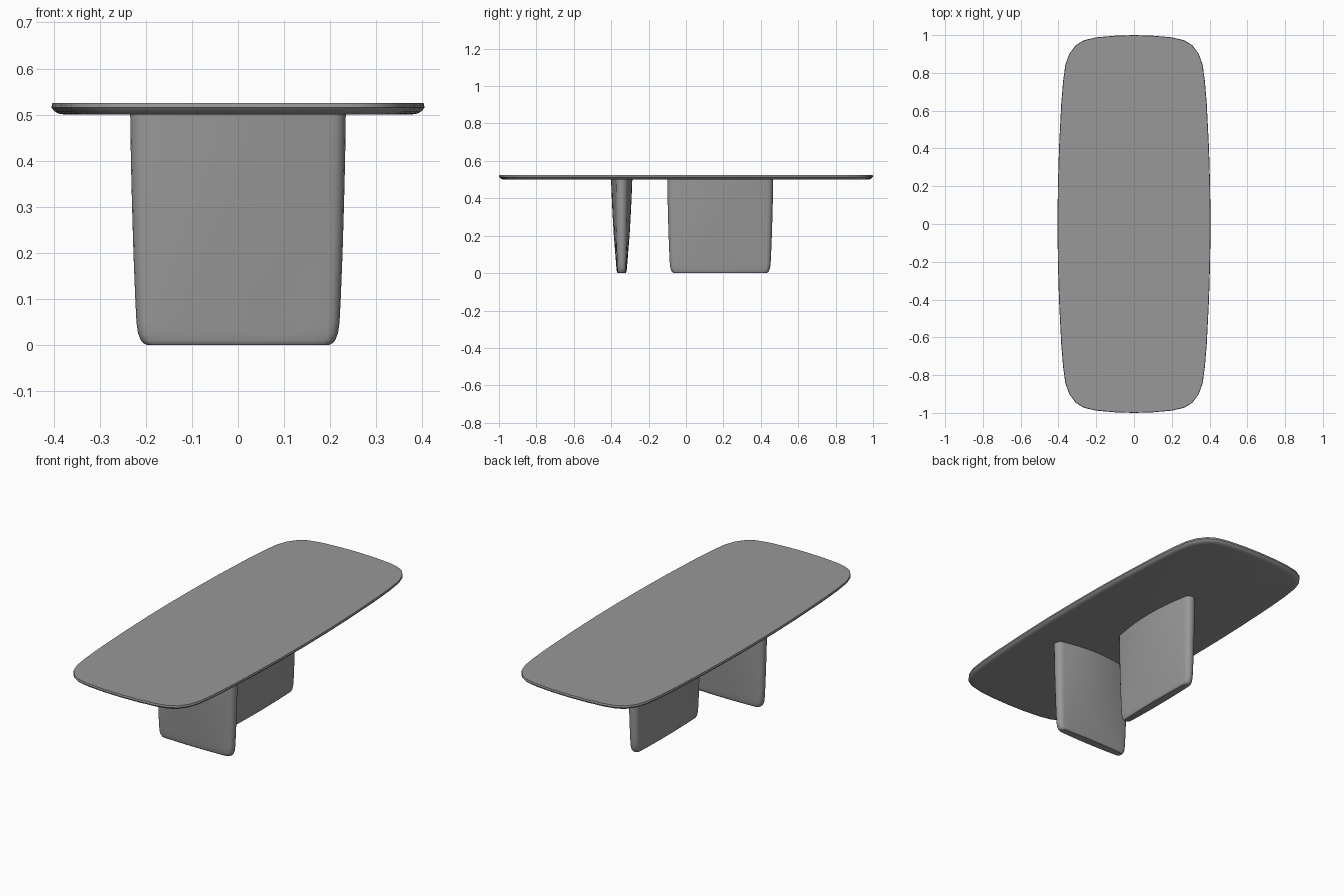
import bpy, math
from math import sin, cos, pi

if "Cube" in bpy.data.objects:
    bpy.data.objects.remove(bpy.data.objects["Cube"])

# Dark grey finish shared by all parts
grey = bpy.data.materials.new("dark_grey")
grey.diffuse_color = (.315, .315, .315, 1)
grey.use_nodes = True
grey.node_tree.nodes["Principled BSDF"].inputs["Base Color"].default_value = grey.diffuse_color


def loft(name, rings):
    """Skin a stack of equal closed rings and cap both ends."""
    n = len(rings[0])
    verts = [p for r in rings for p in r]
    faces = [(k * n + i, k * n + (i + 1) % n, (k + 1) * n + (i + 1) % n, (k + 1) * n + i)
             for k in range(len(rings) - 1) for i in range(n)]
    faces.append(tuple(reversed(range(n))))
    faces.append(tuple(range((len(rings) - 1) * n, len(rings) * n)))
    mesh = bpy.data.meshes.new(name)
    mesh.from_pydata(verts, [], faces)
    mesh.materials.append(grey)
    ob = bpy.data.objects.new(name, mesh)
    bpy.context.collection.objects.link(ob)
    bpy.ops.object.select_all(action='DESELECT')
    ob.select_set(True)
    bpy.context.view_layer.objects.active = ob
    bpy.ops.object.shade_smooth_by_angle(angle=math.radians(40))
    return ob


# Table top: one quarter of the soft rectangle, mirrored to the full outline
quarter = [(.405, 0), (.403, .2), (.397, .4), (.385, .64), (.375, .76), (.363, .845),
           (.343, .9), (.308, .947), (.265, .973), (.2, .988), (.1, .997), (0, 1)]
half = quarter + [(-x, y) for x, y in quarter[-2::-1]]
outline = half + [(-x, -y) for x, y in half[1:-1]]


def inset(points, d):
    out = []
    for i, (x, y) in enumerate(points):
        (ax, ay), (bx, by) = points[i - 1], points[(i + 1) % len(points)]
        tx, ty = bx - ax, by - ay
        length = math.hypot(tx, ty)
        out.append((x - d * ty / length, y + d * tx / length))
    return out


edge = [(.500, .030), (.502, .016), (.507, .007), (.515, 0), (.525, .002)]
loft("table_top", [[(x, y, z) for x, y in inset(outline, d)] for z, d in edge])


# Panel legs: lens-shaped section, rounded ends, tapering to the floor
def section(w, t, e):
    side = []
    for i in range(13):
        u = 1 - i / 6
        side.append((u * (w - e), e + (t - e) * (1 - u * u)))
    cap = [(-(w - e) - e * sin(a), e * cos(a)) for a in [pi * k / 8 for k in range(1, 8)]]
    loop = side + cap
    return loop + [(-x, -y) for x, y in loop]


# height, width lost at each side, half thickness, end radius
profile = [(0, .036, .021, .016), (.003, .030, .024, .019), (.010, .023, .026, .021),
           (.025, .017, .028, .023), (.05, .0135, .030, .024), (.1, .011, .034, .026),
           (.2, .007, .042, .028), (.3, .004, .048, .030), (.4, .0015, .053, .031),
           (.502, 0, .057, .032)]


def leg(name, half_width, y, turn):
    ob = loft(name, [[(px, py, z) for px, py in section(half_width - d, t, e)]
                     for z, d, t, e in profile])
    ob.location = (0, y, 0)
    ob.rotation_euler = (0, 0, turn)


leg("front_leg", .234, -.344, 0)
leg("rear_leg", .283, .183, pi / 2)
